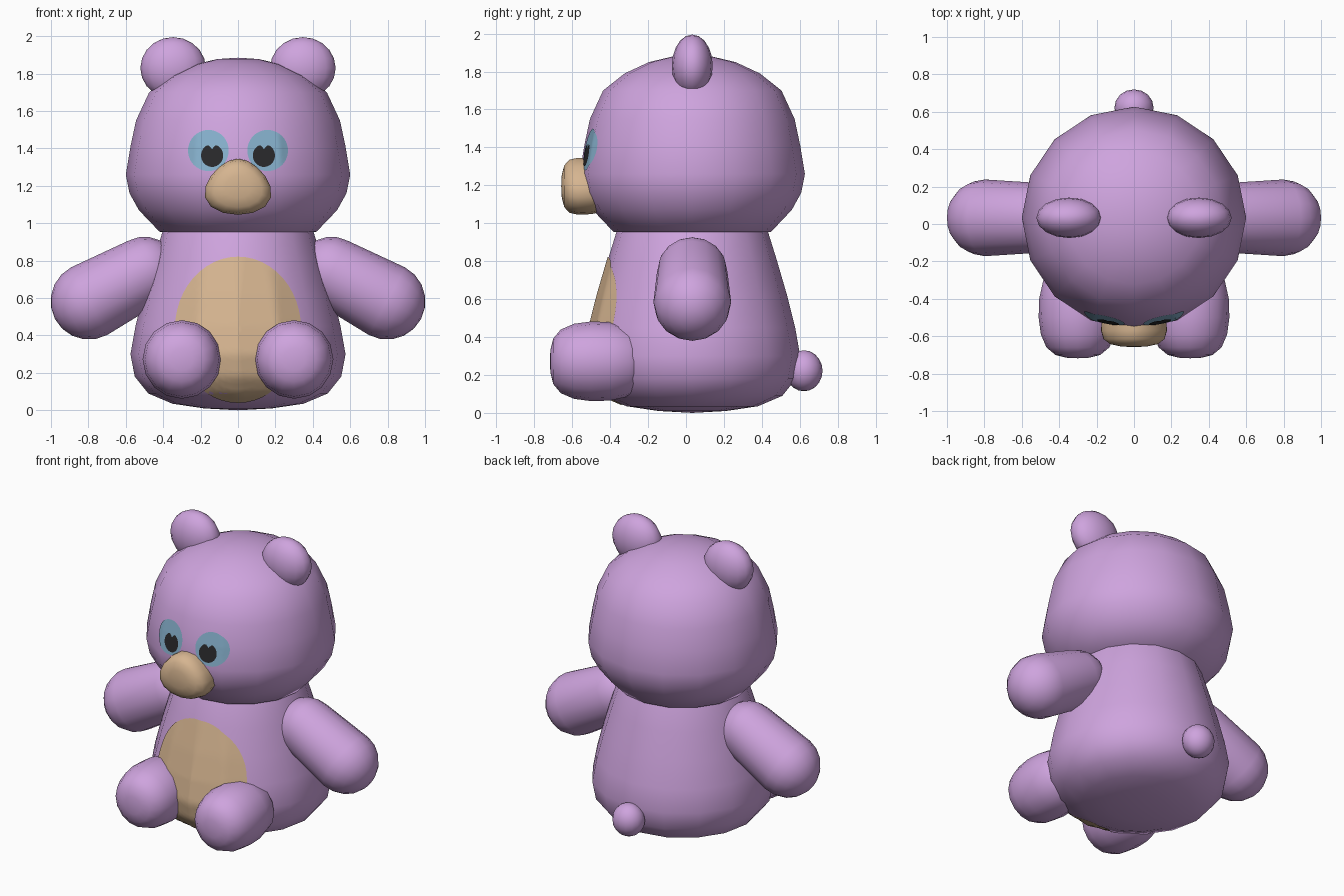
import bpy, bmesh, math
from mathutils import Matrix, Vector
from mathutils.bvhtree import BVHTree

if "Cube" in bpy.data.objects:
    bpy.data.objects.remove(bpy.data.objects["Cube"])


def material(name, rgb):
    m = bpy.data.materials.new(name)
    m.diffuse_color = (*rgb, 1)
    m.use_nodes = True
    m.node_tree.nodes["Principled BSDF"].inputs["Base Color"].default_value = m.diffuse_color
    return m


PURPLE = material("lilac_plush", (0.62, 0.37, 0.73))
TAN = material("tan_plush", (0.67, 0.46, 0.28))
BLUE = material("eye_blue", (0.24, 0.44, 0.61))
DARK = material("pupil_dark", (0.022, 0.022, 0.024))
CY = 0.033  # centre of head and body in y


def finish(name, bm, mat):
    bmesh.ops.remove_doubles(bm, verts=bm.verts, dist=1e-5)
    mesh = bpy.data.meshes.new(name)
    bm.to_mesh(mesh)
    for p in mesh.polygons:
        p.use_smooth = True
    mesh.materials.append(mat)
    ob = bpy.data.objects.new(name, mesh)
    bpy.context.collection.objects.link(ob)
    return ob


def lathe(name, profile, mat, matrix, segs=16, shape=None):
    """Revolve (height, radius) points about local z, then place with matrix."""
    bm = bmesh.new()
    rings = []
    for h, r in profile:
        rings.append([bm.verts.new((r * math.cos(2 * math.pi * i / segs),
                                    r * math.sin(2 * math.pi * i / segs), h))
                      for i in range(segs)])
    for a, b in zip(rings, rings[1:]):
        for i in range(segs):
            j = (i + 1) % segs
            bm.faces.new((a[i], a[j], b[j], b[i]))
    bmesh.ops.remove_doubles(bm, verts=bm.verts, dist=1e-5)
    if shape:
        for v in bm.verts:
            shape(v.co)
    bm.transform(matrix)
    bmesh.ops.recalc_face_normals(bm, faces=bm.faces)
    return finish(name, bm, mat)


def ellipsoid(name, centre, radii, mat):
    bm = bmesh.new()
    bmesh.ops.create_uvsphere(bm, u_segments=16, v_segments=10, radius=1)
    bm.transform(Matrix.Translation(centre) @ Matrix.Diagonal((*radii, 1)))
    return finish(name, bm, mat)


def patch(name, target, cx, cz, outline, mat, offset, rings=8, segs=40):
    """Thin painted plate: a disc projected from the front on to target."""
    tree = BVHTree.FromPolygons([v.co for v in target.data.vertices],
                                [p.vertices for p in target.data.polygons])
    bm = bmesh.new()

    def project(x, z):
        hit, n, _, _ = tree.ray_cast(Vector((x, -3, z)), Vector((0, 1, 0)))
        return bm.verts.new(hit + n * offset)

    mid = project(cx, cz)
    prev = None
    for k in range(1, rings + 1):
        ring = []
        for i in range(segs):
            dx, dz = outline(2 * math.pi * i / segs)
            ring.append(project(cx + dx * k / rings, cz + dz * k / rings))
        for i in range(segs):
            j = (i + 1) % segs
            if prev:
                bm.faces.new((prev[i], ring[i], ring[j], prev[j]))
            else:
                bm.faces.new((mid, ring[i], ring[j]))
        prev = ring
    return finish(name, bm, mat)


def oval(rx, rz):
    return lambda a: (rx * math.cos(a), rz * math.sin(a))


upright = Matrix.Translation((0, CY, 0)) @ Matrix.Diagonal((1, 0.99, 1, 1))
forward = Matrix.Rotation(math.pi / 2, 4, 'X')  # local z becomes -y

# Body and head
body = lathe("body", [(0, 0), (0.01, 0.18), (0.035, 0.35), (0.09, 0.48), (0.18, 0.552),
                      (0.3, 0.575), (0.45, 0.548), (0.62, 0.505), (0.8, 0.452),
                      (0.95, 0.405), (1.0, 0.38), (1.0, 0)], PURPLE, upright)
head = lathe("head", [(0.935, 0), (0.94, 0.3), (0.955, 0.42), (1.07, 0.53), (1.16, 0.58),
                      (1.26, 0.6), (1.41, 0.575), (1.55, 0.545), (1.7, 0.475),
                      (1.79, 0.36), (1.85, 0.23), (1.878, 0.11), (1.885, 0)],
             PURPLE, upright)

# Belly patch
patch("belly_patch", body, 0, 0.432, oval(0.335, 0.388), TAN, 0.005, rings=16, segs=48)


# Muzzle: rounded plug, narrower at the top
def taper(co):
    co.x *= 1.16 * (1 - 0.25 * co.y / 0.15)


lathe("muzzle", [(0.42, 0), (0.42, 0.13), (0.5, 0.147), (0.57, 0.15), (0.615, 0.14),
                 (0.642, 0.11), (0.655, 0.06), (0.658, 0)],
      TAN, Matrix.Translation((0, 0, 1.195)) @ forward, shape=taper)

# Tail
ellipsoid("tail", (0, 0.622, 0.222), (0.105, 0.098, 0.108), PURPLE)

# Paired parts
for s, side in ((-1, "left"), (1, "right")):
    ellipsoid(side + "_ear", (s * 0.347, 0.033, 1.83), (0.175, 0.108, 0.165), PURPLE)

    # Leg: blunt capsule pointing forward
    lathe(side + "_leg", [(0.2, 0), (0.22, 0.12), (0.3, 0.185), (0.4, 0.207), (0.5, 0.21),
                          (0.59, 0.198), (0.66, 0.168), (0.7, 0.12), (0.715, 0.06),
                          (0.718, 0)],
          PURPLE, Matrix.Translation((s * 0.3, 0, 0.272)) @ forward)

    # Arm: capsule from shoulder down to hand
    a, b = Vector((s * 0.50, CY, 0.742)), Vector((s * 0.797, CY, 0.583))
    length, r0, r1 = (b - a).length, 0.186, 0.205
    quarter = [math.pi / 2 * i / 5 for i in range(6)]
    prof = [(-r0 * math.cos(t), r0 * math.sin(t)) for t in quarter]
    prof += [(length + r1 * math.sin(t), r1 * math.cos(t)) for t in quarter]
    rot = (b - a).to_track_quat('Z', 'Y').to_matrix().to_4x4()
    lathe(side + "_arm", prof, PURPLE, Matrix.Translation(a) @ rot)

    # Eye with a notched pupil
    patch(side + "_eye", head, s * 0.157, 1.388, oval(0.108, 0.11), BLUE, 0.004)

    def pupil(t):
        k = 1 - 0.45 * math.exp(-((t - math.pi / 2) / 0.25) ** 2)
        return 0.059 * k * math.cos(t), 0.061 * k * math.sin(t)

    patch(side + "_pupil", head, s * 0.137, 1.361, pupil, DARK, 0.008, rings=4)
